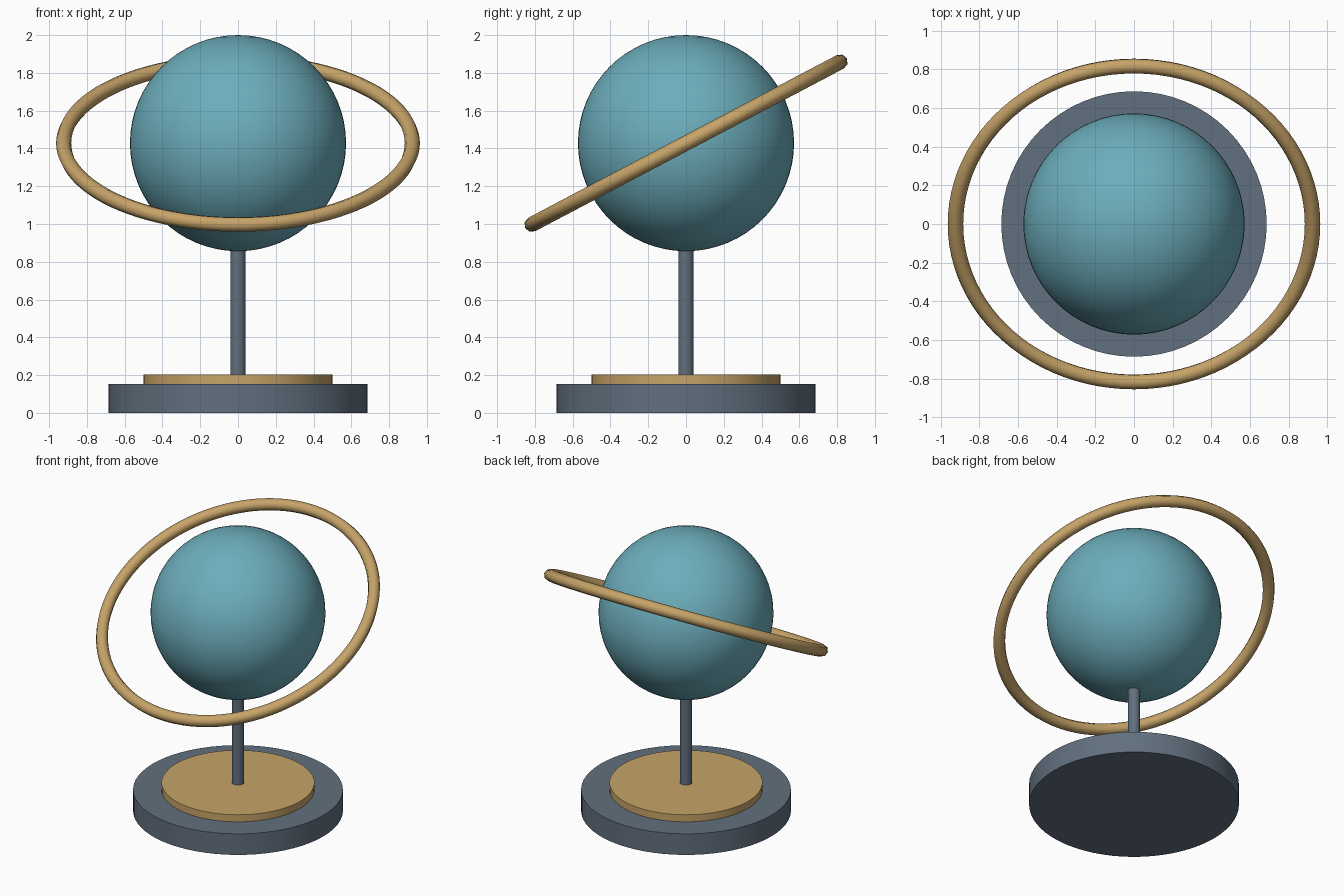
import bpy
import math

if "Cube" in bpy.data.objects:
    bpy.data.objects.remove(bpy.data.objects["Cube"])


def material(name, rgb):
    m = bpy.data.materials.new(name)
    m.diffuse_color = (*rgb, 1)
    m.use_nodes = True
    m.node_tree.nodes["Principled BSDF"].inputs["Base Color"].default_value = m.diffuse_color
    return m


teal = material("teal", (0.15, 0.42, 0.50))
gold = material("gold", (0.57, 0.37, 0.14))
slate = material("slate", (0.12, 0.16, 0.21))


def finish(name, mat, angle=50):
    ob = bpy.context.object
    ob.name = name
    ob.data.materials.append(mat)
    bpy.ops.object.shade_smooth_by_angle(angle=math.radians(angle))
    return ob


def disc(name, radius, z0, z1, mat, sides=64):
    bpy.ops.mesh.primitive_cylinder_add(vertices=sides, radius=radius, depth=z1 - z0,
                                        location=(0, 0, (z0 + z1) / 2))
    return finish(name, mat)


CENTRE = (0, 0, 1.428)

# Stand: base, inlay plate and stem reaching into the globe
disc("base", 0.686, 0, 0.152, slate)
disc("base_plate", 0.5, 0.15, 0.203, gold)
disc("stem", 0.04, 0.18, 0.90, slate, 24)

# Globe
bpy.ops.mesh.primitive_uv_sphere_add(segments=64, ring_count=32, radius=0.572, location=CENTRE)
finish("globe", teal)

# Tilted ring, low at the front and high at the back
bpy.ops.mesh.primitive_torus_add(major_segments=96, minor_segments=8, major_radius=0.923,
                                 minor_radius=0.04, location=CENTRE,
                                 rotation=(math.radians(27.8), 0, 0))
finish("ring", gold, 60)
